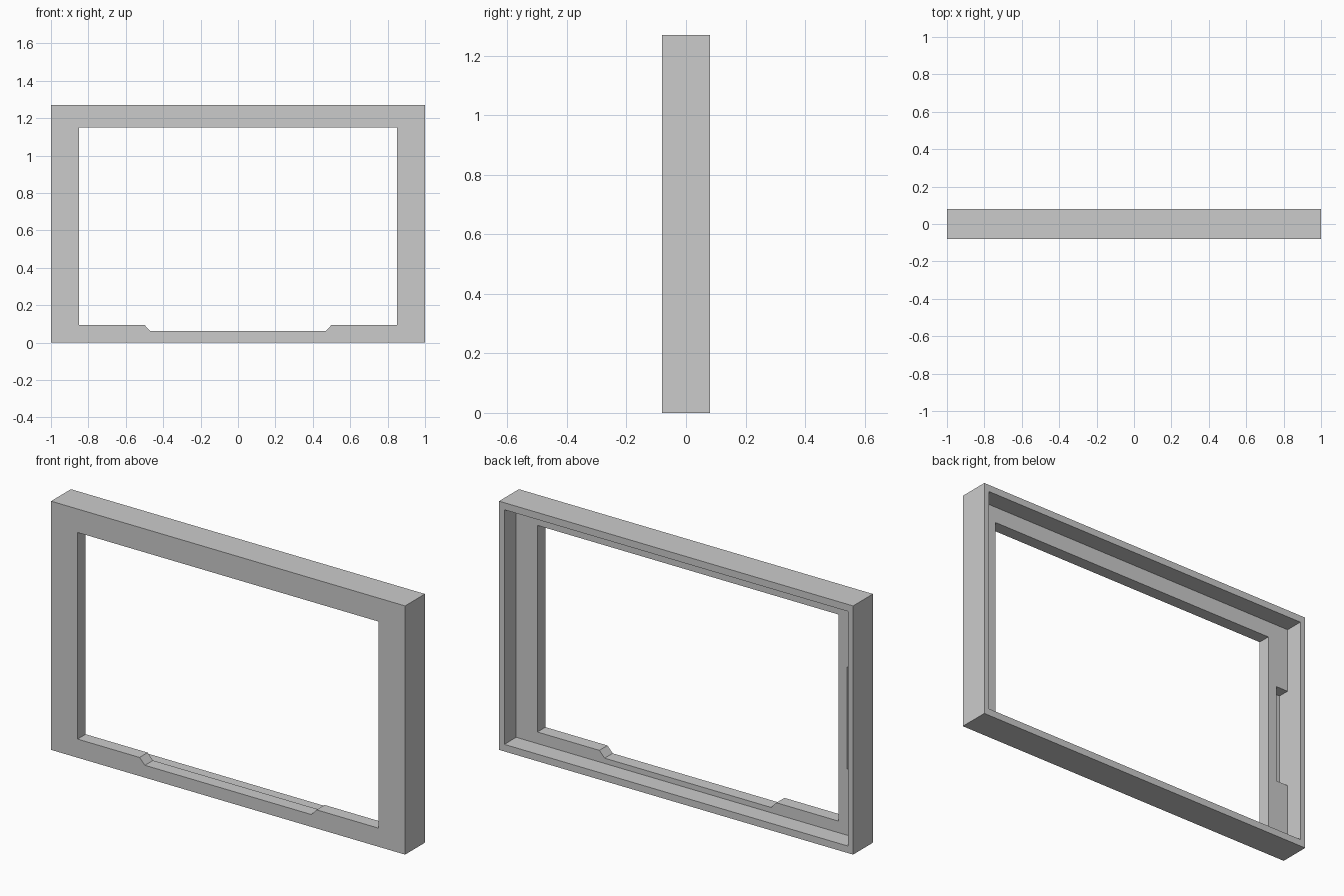
import bpy, bmesh

if "Cube" in bpy.data.objects:
    bpy.data.objects.remove(bpy.data.objects["Cube"])


def prism(name, profile, y0, y1):
    """Extrude an (x, z) profile from y0 to y1."""
    bm = bmesh.new()
    face = bm.faces.new([bm.verts.new((x, y0, z)) for x, z in profile])
    ext = bmesh.ops.extrude_face_region(bm, geom=[face])["geom"]
    verts = [v for v in ext if isinstance(v, bmesh.types.BMVert)]
    bmesh.ops.translate(bm, vec=(0, y1 - y0, 0), verts=verts)
    bmesh.ops.recalc_face_normals(bm, faces=bm.faces)
    mesh = bpy.data.meshes.new(name)
    bm.to_mesh(mesh)
    bm.free()
    obj = bpy.data.objects.new(name, mesh)
    bpy.context.collection.objects.link(obj)
    return obj


def rect(x0, x1, z0, z1):
    return [(x0, z0), (x1, z0), (x1, z1), (x0, z1)]


def cut(target, cutter):
    cutter.hide_render = True
    mod = target.modifiers.new("cut", "BOOLEAN")
    mod.operation = "DIFFERENCE"
    mod.solver = "EXACT"
    mod.object = cutter
    bpy.context.view_layer.objects.active = target
    bpy.ops.object.modifier_apply(modifier=mod.name)
    bpy.data.objects.remove(cutter)


# Outer body of the screen bezel
bezel = prism("bezel_frame", rect(-1, 1, 0, 1.27), -0.08, 0.08)

# Shallow recess in the back, leaving a thin rim
cut(bezel, prism("recess_cutter", rect(-0.97, 0.97, 0.036, 1.234), -0.015, 0.2))

# Window opening with a chamfered notch in the lower edge
half = [(0.47, 0.063), (0.5, 0.095), (0.85, 0.095), (0.85, 1.15)]
window = half + [(-x, z) for x, z in reversed(half)]
cut(bezel, prism("window_cutter", window, -0.2, 0.2))

# Blind pocket behind one side of the front plate
cut(bezel, prism("pocket_cutter", rect(-0.97, -0.90, 0.375, 0.895), -0.075, 0.03))
